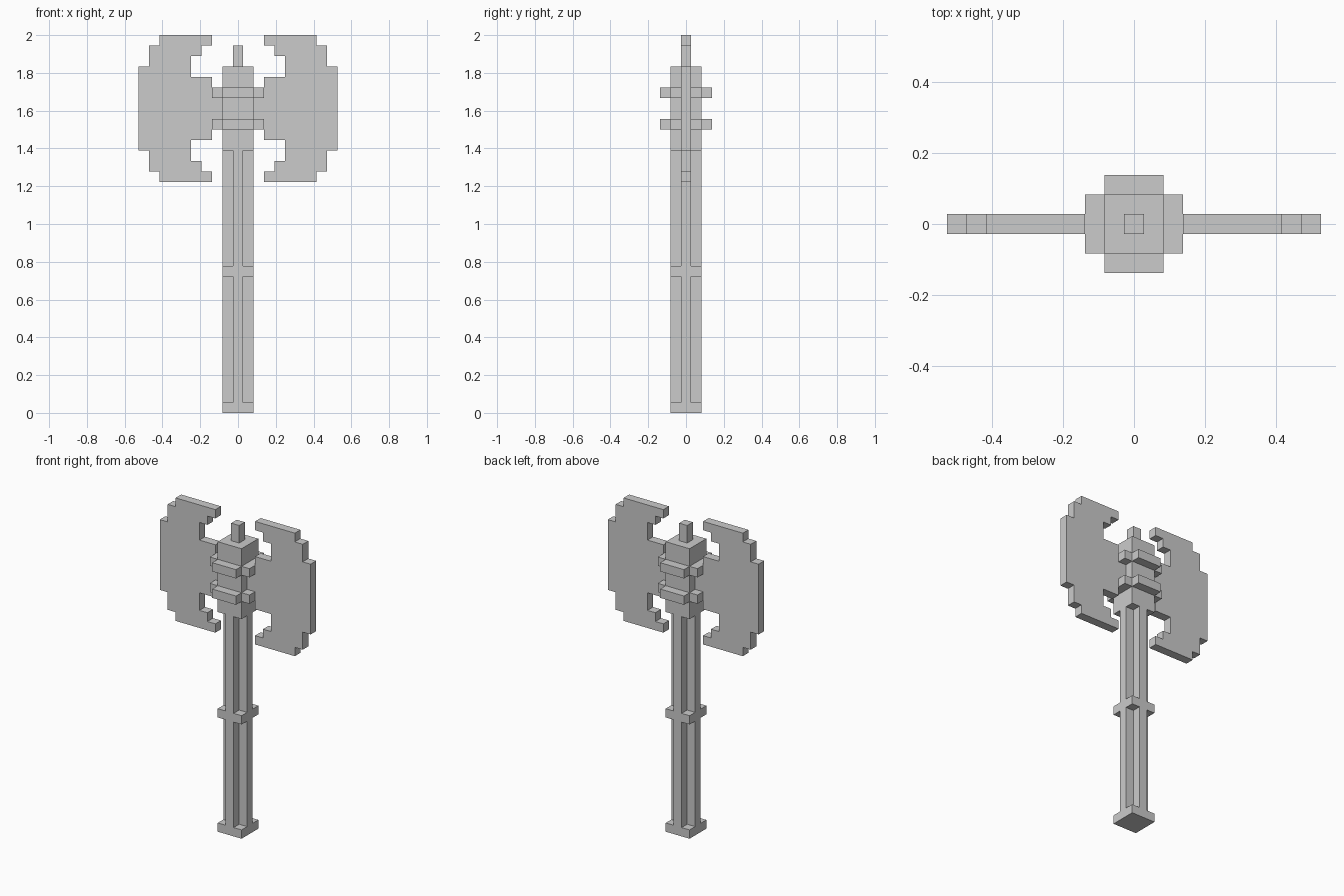
import bpy, bmesh
from mathutils import Vector

if "Cube" in bpy.data.objects:
    bpy.data.objects.remove(bpy.data.objects["Cube"])

U = 1 / 18  # block size: the axe is 36 blocks tall


def prism(name, pts, vec):
    """Extrude a closed outline (in blocks) along vec."""
    bm = bmesh.new()
    face = bm.faces.new([bm.verts.new(Vector(p) * U) for p in pts])
    ext = bmesh.ops.extrude_face_region(bm, geom=[face], use_keep_orig=True)
    moved = [g for g in ext["geom"] if isinstance(g, bmesh.types.BMVert)]
    bmesh.ops.translate(bm, verts=moved, vec=Vector(vec) * U)
    bmesh.ops.recalc_face_normals(bm, faces=bm.faces)
    me = bpy.data.meshes.new(name)
    bm.to_mesh(me)
    bm.free()
    ob = bpy.data.objects.new(name, me)
    bpy.context.collection.objects.link(ob)
    return ob


def square(name, r, z0, z1):
    pts = [(-r, -r, z0), (r, -r, z0), (r, r, z0), (-r, r, z0)]
    return prism(name, pts, (0, 0, z1 - z0))


def cross(name, a, b, z0, z1):
    """Square of half-width b with notched corners, arms a half-wide."""
    quarter = [(b, -a), (b, a), (a, a)]
    pts = []
    for _ in range(4):
        pts += [(x, y, z0) for x, y in quarter]
        quarter = [(-y, x) for x, y in quarter]
    return prism(name, pts, (0, 0, z1 - z0))


# Handle: fluted shaft with square collars
square("pommel", 1.5, 0, 1)
cross("lower_shaft", 0.5, 1.5, 1, 13)
square("grip_collar", 1.5, 13, 14)
cross("upper_shaft", 0.5, 1.5, 14, 25)

# Head socket, bands and top spike
square("head_socket", 1.5, 25, 33)
cross("lower_band", 1.5, 2.5, 27, 28)
cross("upper_band", 1.5, 2.5, 30, 31)
square("top_spike", 0.5, 33, 35)

# Blade: upper half outline, reflected about its mid height (z = 29)
half = [(1.5, 1), (2.5, 1), (2.5, 3), (4.5, 3), (4.5, 5), (3.5, 5), (3.5, 6),
        (2.5, 6), (2.5, 7), (7.5, 7), (7.5, 6), (8.5, 6), (8.5, 4), (9.5, 4)]
outline = half + [(x, -z) for x, z in reversed(half)]
for name, s in (("right_blade", 1), ("left_blade", -1)):
    prism(name, [(s * x, -0.5, 29 + z) for x, z in outline], (0, 1, 0))
